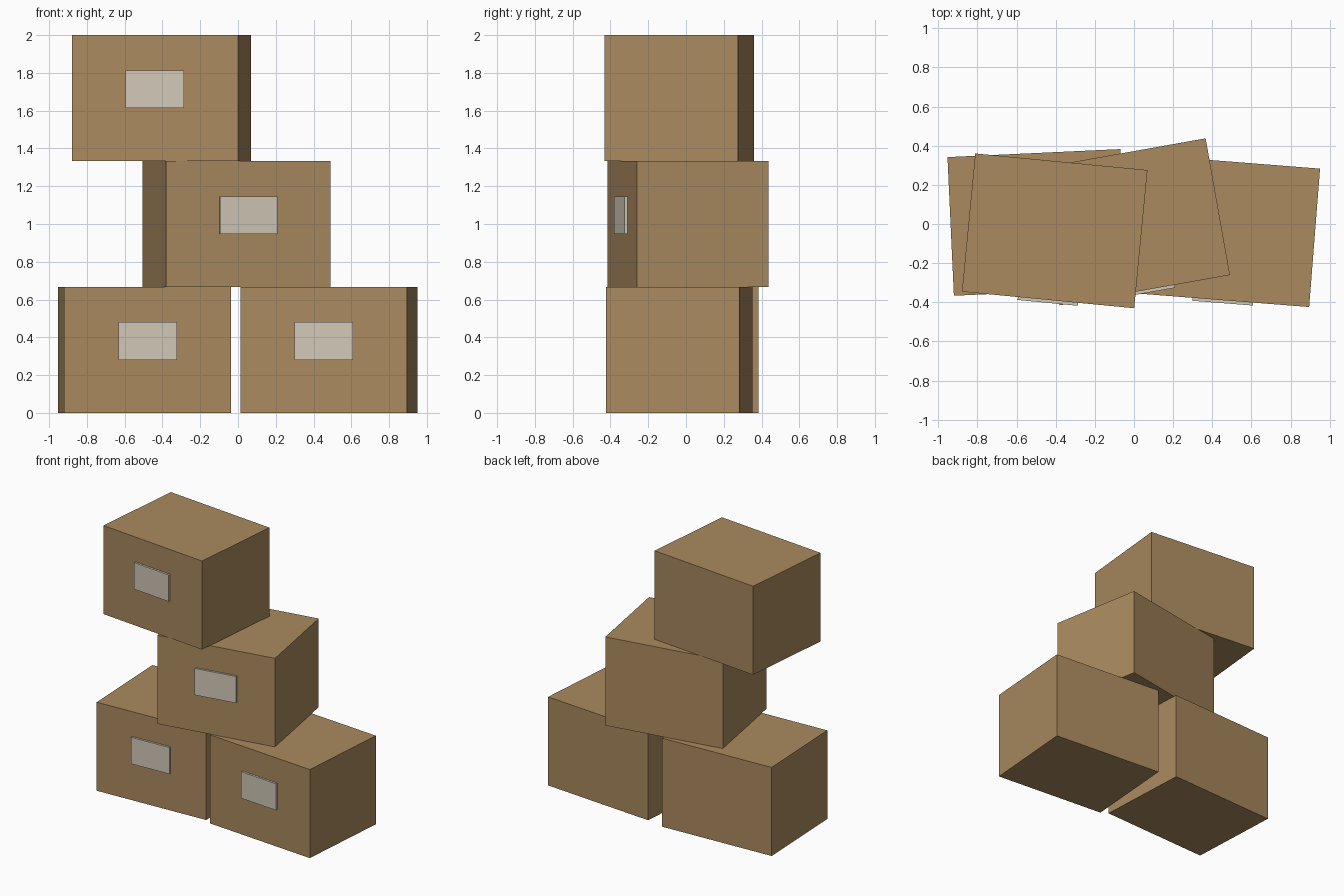
import bpy
import math
from mathutils import Matrix

if "Cube" in bpy.data.objects:
    bpy.data.objects.remove(bpy.data.objects["Cube"])

W, D, H = 0.884, 0.709, 2 / 3          # one carton
LABEL_W, LABEL_H, LABEL_T = 0.31, 0.2, 0.015


def material(name, rgb):
    m = bpy.data.materials.new(name)
    m.diffuse_color = (*rgb, 1)
    m.use_nodes = True
    m.node_tree.nodes["Principled BSDF"].inputs["Base Color"].default_value = m.diffuse_color
    return m


cardboard = material("cardboard brown", (0.40, 0.252, 0.113))
paper = material("label paper", (0.64, 0.58, 0.48))


def block(name, size, matrix, mat):
    """Box of the given size, centred on the matrix origin."""
    bpy.ops.mesh.primitive_cube_add(size=1)
    ob = bpy.context.object
    ob.name = name
    ob.data.transform(Matrix.Diagonal((*size, 1)))
    ob.matrix_world = matrix
    ob.data.materials.append(mat)


# Cartons: name, centre x, centre y, stack level, turn in degrees
cartons = [
    ("bottom_left", -0.495, 0.008, 0, 2.65),
    ("bottom_right", 0.482, -0.036, 0, -4.5),
    ("middle", -0.007, 0.011, 1, 10.1),
    ("top", -0.405, -0.035, 2, -5.5),
]

for name, x, y, level, turn in cartons:
    place = Matrix.Translation((x, y, (level + 0.5) * H)) @ Matrix.Rotation(math.radians(turn), 4, 'Z')
    block(name + "_carton", (W, D, H), place, cardboard)
    # Paper label standing slightly proud of the front face
    front = place @ Matrix.Translation((0, -(D + LABEL_T) / 2, 0.38 - H / 2))
    block(name + "_label", (LABEL_W, LABEL_T, LABEL_H), front, paper)
